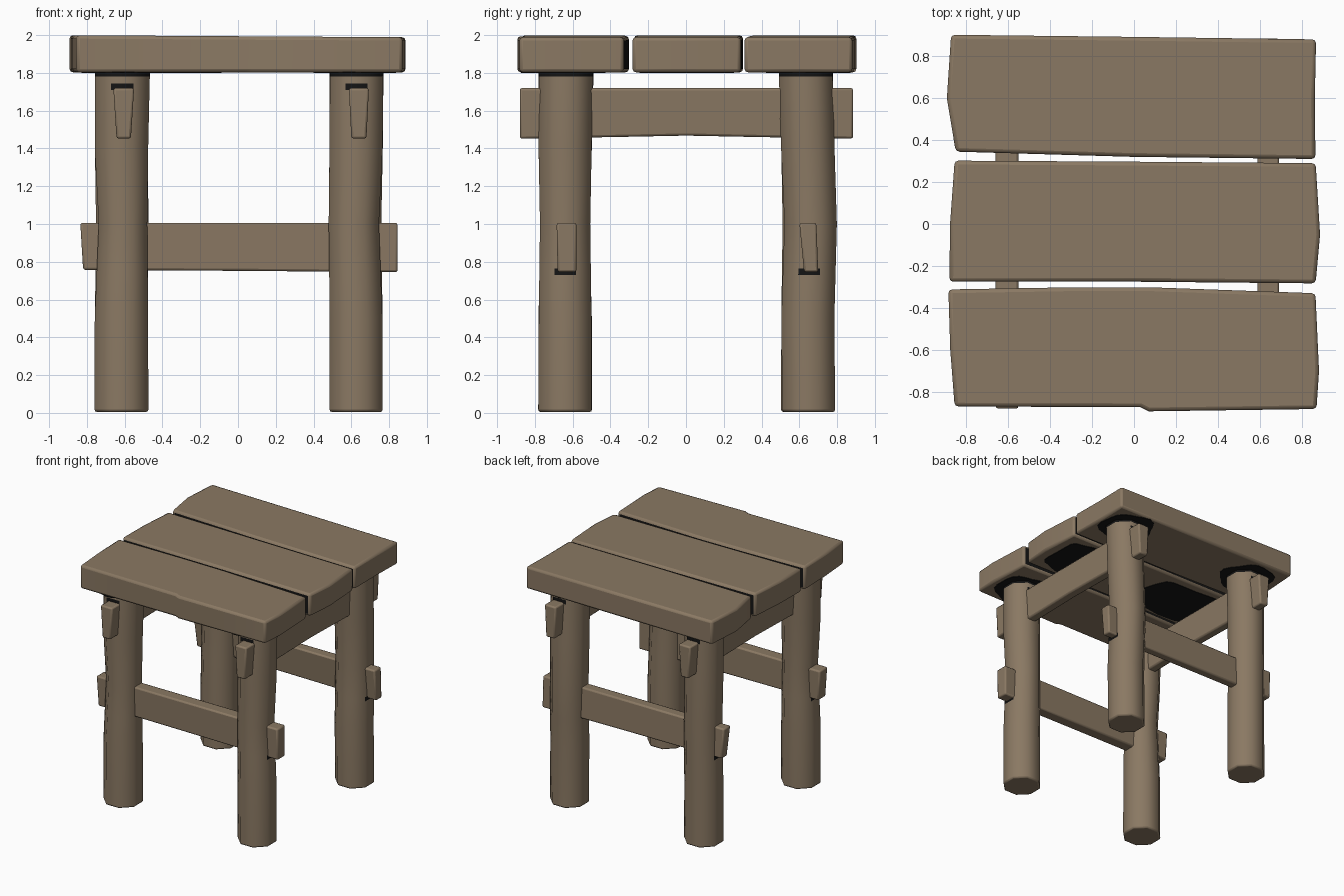
import bpy, math

if "Cube" in bpy.data.objects:
    bpy.data.objects.remove(bpy.data.objects["Cube"])


def flat(name, rgb):
    m = bpy.data.materials.new(name)
    m.diffuse_color = (*rgb, 1)
    m.use_nodes = True
    m.node_tree.nodes["Principled BSDF"].inputs["Base Color"].default_value = m.diffuse_color
    return m


wood = flat("brown wood", (0.255, 0.19, 0.125))
dark = flat("black stain", (0.007, 0.007, 0.007))


def loft(name, rings, bevel, is_dark=None):
    """Closed solid through rings of points; is_dark(centre, normal) picks stained faces."""
    n = len(rings[0])
    verts = [p for r in rings for p in r]
    faces = [list(range(n))[::-1], [len(verts) - n + i for i in range(n)]]
    for k in range(len(rings) - 1):
        for i in range(n):
            j = (i + 1) % n
            faces.append([k * n + i, k * n + j, k * n + n + j, k * n + n + i])
    me = bpy.data.meshes.new(name)
    me.from_pydata(verts, [], faces)
    me.materials.append(wood)
    me.materials.append(dark)
    ob = bpy.data.objects.new(name, me)
    bpy.context.collection.objects.link(ob)
    bpy.ops.object.select_all(action='DESELECT')
    ob.select_set(True)
    bpy.context.view_layer.objects.active = ob
    # consistent outward normals
    bpy.ops.object.mode_set(mode='EDIT')
    bpy.ops.mesh.select_all(action='SELECT')
    bpy.ops.mesh.normals_make_consistent(inside=False)
    bpy.ops.object.mode_set(mode='OBJECT')
    if is_dark:
        for f in me.polygons:
            f.material_index = int(is_dark(f.center, f.normal))
    if bevel:
        m = ob.modifiers.new("worn edges", 'BEVEL')
        m.width, m.segments, m.limit_method = bevel, 2, 'ANGLE'
        m.angle_limit = math.radians(60)
        m.material = 0
    bpy.ops.object.shade_smooth_by_angle(angle=math.radians(50))
    return ob


# seat planks: uneven outlines seen from above, stained inside the gaps
planks = {
    "front_plank": [(-0.855, -0.87), (0.03, -0.873), (0.07, -0.893), (0.87, -0.882),
                    (0.882, -0.7), (0.865, -0.33), (0.08, -0.302), (-0.3, -0.302),
                    (-0.885, -0.312), (-0.876, -0.6)],
    "middle_plank": [(-0.855, -0.275), (0.0, -0.275), (0.866, -0.283), (0.887, -0.05),
                     (0.866, 0.29), (0.0, 0.297), (-0.855, 0.302), (-0.877, 0.0)],
    "back_plank": [(-0.85, 0.345), (0.0, 0.32), (0.865, 0.31), (0.862, 0.6),
                   (0.868, 0.88), (0.0, 0.892), (-0.872, 0.902), (-0.892, 0.6)],
}
planks["middle_plank"][0] = (-0.88, -0.275)
for name, o in planks.items():
    # the top sinks slightly towards the right
    loft(name, [[(x, y, 1.803) for x, y in o],
                [(x, y, 1.994 - 0.006 * x) for x, y in o]], 0.018,
         lambda c, n: abs(n.y) > 0.8 and abs(c.y) < 0.37)


# thin irregular stains on the underside of the seat
def stain(name, cx, cy, rx, ry, power=1.0):
    pts = []
    for i in range(24):
        a = math.tau * i / 24
        w = 1 + 0.06 * math.sin(5 * a + cx * 7) + 0.04 * math.cos(3 * a + cy)
        c, s = math.cos(a), math.sin(a)
        pts.append((cx + rx * w * math.copysign(abs(c) ** power, c),
                    cy + ry * w * math.copysign(abs(s) ** power, s)))
    loft(name, [[(x, y, z) for x, y in pts] for z in (1.799, 1.806)], 0, lambda c, n: True)


for sx in (-1, 1):
    for sy in (-1, 1):
        stain("leg_top_stain", sx * 0.62, sy * 0.645, 0.215, 0.215)
stain("right_middle_stain", 0.63, 0.005, 0.17, 0.235, 0.6)
stain("left_middle_stain", -0.45, 0.005, 0.34, 0.235, 0.6)


# octagonal log legs with a slight wobble: (z, radius, x shift, y shift)
def leg_dark(c, n):
    return (c.z > 1.782                                        # under the seat
            or (1.71 < c.z < 1.75 and abs(n.y) > 0.9)          # above upper rail
            or (0.73 < c.z < 0.765 and abs(n.x) > 0.9 and n.x * c.x > 0))


def leg(name, cx, cy, wobble):
    rings = []
    for z in (0.005, 0.5, 0.73, 0.765, 1.0, 1.4, 1.71, 1.745, 1.782, 1.82):
        # interpolate radius and shifts between the control heights
        for lo, hi in zip(wobble, wobble[1:]):
            if lo[0] <= z <= hi[0]:
                t = (z - lo[0]) / (hi[0] - lo[0])
                r, dx, dy = (lo[k] + t * (hi[k] - lo[k]) for k in (1, 2, 3))
        rings.append([(cx + dx + r * math.cos(math.radians(22.5 + 45 * i)),
                       cy + dy + r * math.sin(math.radians(22.5 + 45 * i)), z)
                      for i in range(8)])
    loft(name, rings, 0.012, leg_dark)


leg("front_left_leg", -0.617, -0.64, [(0.005, .154, 0, 0), (0.5, .153, 0, 0), (1.0, .139, .008, 0),
                                      (1.4, .153, 0, 0), (1.82, .158, .005, .005)])
leg("front_right_leg", 0.625, -0.64, [(0.005, .152, 0, 0), (0.5, .151, 0, 0), (1.0, .144, -.012, 0),
                                      (1.4, .152, 0, 0), (1.82, .153, .003, .005)])
leg("back_left_leg", -0.617, 0.645, [(0.005, .153, 0, 0), (0.5, .152, 0, 0), (1.0, .15, .004, 0.005),
                                     (1.4, .152, 0, 0), (1.82, .154, .003, -.01)])
leg("back_right_leg", 0.625, 0.645, [(0.005, .151, 0, .005), (0.5, .152, 0, 0), (1.0, .15, -.005, .015),
                                     (1.4, .153, 0, 0), (1.82, .154, .003, -.012)])

# upper rails along y: tapered section, slightly arched below
for name, c, t, b in (("left_upper_rail", -0.605, 0.055, 0.038),
                      ("right_upper_rail", 0.64, 0.053, 0.04)):
    loft(name, [[(c - t, y, 1.72), (c + t, y, 1.72), (c + b, y, z), (c - b, y, z)]
                for y, z in ((-0.88, 1.452), (-0.4, 1.46), (0, 1.468), (0.4, 1.46), (0.885, 1.452))],
         0.012)

# lower rails along x
for name, (t0, t1), (b0, b1) in (("front_lower_rail", (-0.685, -0.58), (-0.68, -0.58)),
                                 ("back_lower_rail", (0.6, 0.69), (0.625, 0.7))):
    loft(name, [[(x, t0, 1.006), (x, t1, 1.006), (x + s, b1, z), (x + s, b0, z)]
                for x, z, s in ((-0.835, 0.757, .015), (0, 0.752, 0), (0.845, 0.745, 0))],
         0.012)
